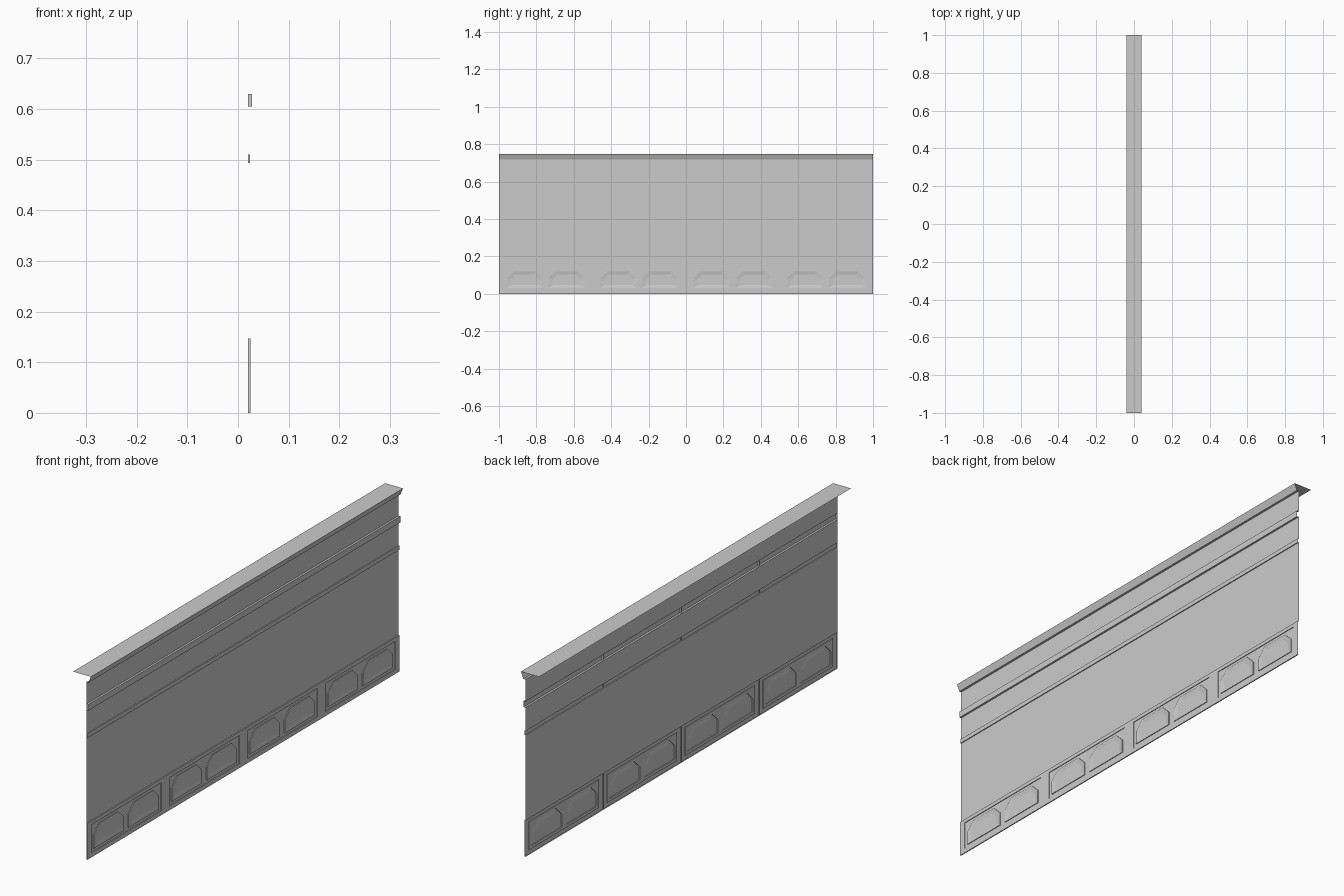
import bpy

if "Cube" in bpy.data.objects:
    bpy.data.objects.remove(bpy.data.objects["Cube"])

SEGMENTS = 4
SEG = 2.0 / SEGMENTS
WALL, FRONT, FIELD = 0.02, 0.0245, 0.0215
BASE_TOP = 0.147


def make(name, verts, faces):
    mesh = bpy.data.meshes.new(name)
    mesh.from_pydata(verts, [], faces)
    mesh.update()
    obj = bpy.data.objects.new(name, mesh)
    bpy.context.collection.objects.link(obj)
    return obj


def extrude_profile(name, pts):
    """Open x/z profile swept along the full length."""
    verts = [(x, y, z) for x, z in pts for y in (-1, 1)]
    faces = [(2*i, 2*i+1, 2*i+3, 2*i+2) for i in range(len(pts) - 1)]
    return make(name, verts, faces)


def ring(x, y0, y1, z0, z1, c, cut):
    """Eight-point loop; the two top corners are chamfered when cut is set."""
    h = c / 2 if cut else 0
    return [(x, y0, z0), (x, y1, z0), (x, y1, z1 - c), (x, y1 - h, z1 - h),
            (x, y1 - c, z1), (x, y0 + c, z1), (x, y0 + h, z1 - h), (x, y0, z1 - c)]


def stack(name, rings, close):
    """Join successive loops, optionally filling the last."""
    n = len(rings[0])
    verts = [p for r in rings for p in r]
    faces = []
    for k in range(len(rings) - 1):
        a, b = k * n, (k + 1) * n
        faces += [(a+i, a+(i+1) % n, b+(i+1) % n, b+i) for i in range(n)]
    if close:
        faces.append(tuple(range((len(rings) - 1) * n, len(rings) * n)))
    return make(name, verts, faces)


# Wall sheet with two mouldings, sloped cornice and top shelf
extrude_profile("wall", [
    (FRONT, BASE_TOP), (WALL, BASE_TOP), (WALL, 0.493), (0.024, 0.493),
    (0.024, 0.51), (WALL, 0.51), (WALL, 0.605), (0.028, 0.605),
    (0.028, 0.63), (WALL, 0.63), (WALL, 0.719)])
extrude_profile("cornice", [(WALL, 0.719), (0.029, 0.719), (0.04, 0.746)])
extrude_profile("top_shelf", [(0.04, 0.746), (-0.04, 0.746)])
extrude_profile("base_underside", [(WALL, 0), (FRONT, 0)])


def rect(x, y0, y1, z0, z1):
    return [(x, y0, z0), (x, y1, z0), (x, y1, z1), (x, y0, z1)]


for s in range(SEGMENTS):
    y = -1 + s * SEG
    # Base border and its shallow recess
    a, b, lo, hi = y + 0.026, y + SEG - 0.026, 0.018, 0.132
    stack("base_frame", [rect(FRONT, y, y + SEG, 0, BASE_TOP),
                         rect(FRONT, a, b, lo, hi),
                         rect(FIELD, a, b, lo, hi)], False)
    # Two chamfered panels in each recess
    mid = (a + b) / 2
    for p0, p1 in ((a, mid), (mid, b)):
        q0, q1 = p0 + 0.015, p1 - 0.015
        stack("base_panel", [
            ring(FIELD, p0, p1, lo, hi, 0.045, False),
            ring(FIELD, q0, q1, 0.03, 0.12, 0.036, True),
            ring(FRONT, q0, q1, 0.03, 0.12, 0.036, True),
            ring(FIELD, q0 + 0.02, q1 - 0.02, 0.046, 0.104, 0.028, True)], True)
    # End caps of base and mouldings
    for x, z0, z1 in ((FRONT, 0, BASE_TOP), (0.024, 0.493, 0.51), (0.028, 0.605, 0.63)):
        make("end_cap", [(WALL, y, z0), (x, y, z0), (x, y, z1), (WALL, y, z1)], [(0, 1, 2, 3)])
